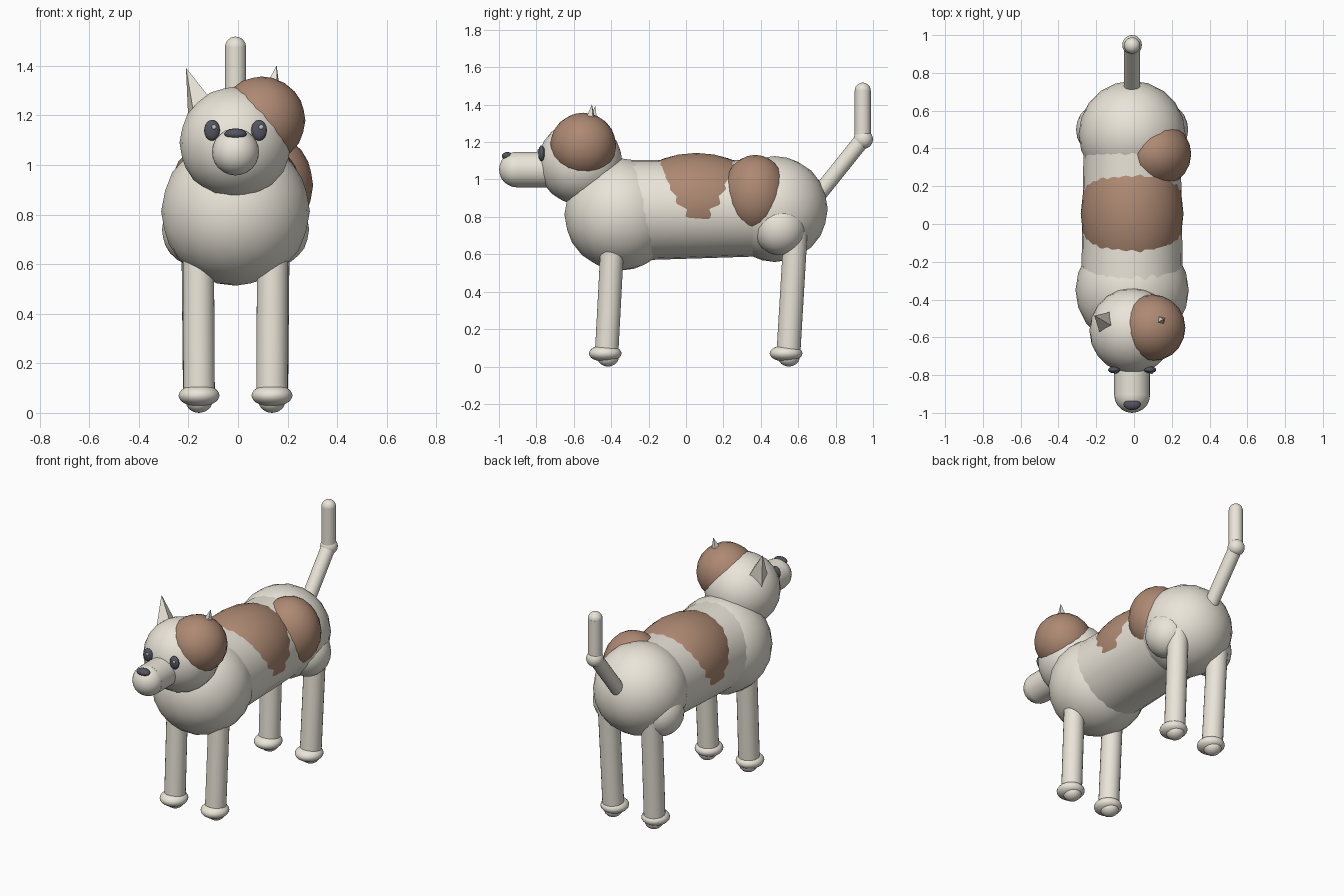
import bpy, math
from mathutils import Vector

if "Cube" in bpy.data.objects:
    bpy.data.objects.remove(bpy.data.objects["Cube"])

CX = -0.01  # mirror plane of the animal


def material(name, rgb):
    m = bpy.data.materials.new(name)
    m.diffuse_color = (*rgb, 1)
    m.use_nodes = True
    m.node_tree.nodes["Principled BSDF"].inputs["Base Color"].default_value = m.diffuse_color
    return m


CREAM = material("cream", (0.82, 0.78, 0.69))
BROWN = material("brown", (0.42, 0.25, 0.17))
DARK = material("dark", (0.09, 0.09, 0.12))
WHITE = material("white", (0.95, 0.95, 0.95))


def finish(name, mat, smooth=True):
    ob = bpy.context.object
    ob.name = name
    ob.data.materials.append(mat)
    if smooth:
        bpy.ops.object.shade_smooth_by_angle(angle=math.radians(40))
    return ob


def ball(name, loc, radii, mat=CREAM, sub=3):
    if not isinstance(radii, tuple):
        radii = (radii,) * 3
    bpy.ops.mesh.primitive_ico_sphere_add(subdivisions=sub, radius=1, location=loc)
    bpy.context.object.scale = radii
    bpy.ops.object.transform_apply(location=False, rotation=False, scale=True)
    return finish(name, mat)


def tube(name, a, b, r1, r2=None, sides=24, smooth=True):
    a, b = Vector(a), Vector(b)
    d = b - a
    bpy.ops.mesh.primitive_cone_add(vertices=sides, radius1=r1,
                                    radius2=r1 if r2 is None else r2,
                                    depth=d.length, location=(a + b) / 2)
    bpy.context.object.rotation_euler = d.to_track_quat('Z', 'Y').to_euler()
    return finish(name, CREAM, smooth)


# Torso
tube("body", (CX, -0.35, 0.835), (CX, 0.52, 0.848), 0.27, 0.255)
ball("chest", (CX, -0.35, 0.813), 0.3)
ball("rump", (CX, 0.475, 0.842), 0.283)
tube("neck", (CX, -0.38, 0.84), (CX, -0.55, 1.05), 0.18, 0.17)

# Brown coat patches
ball("saddle_patch", (CX, 0.055, 0.87), (0.272, 0.40, 0.272), BROWN)
ball("hip_patch", (0.115, 0.37, 0.917), (0.188, 0.178, 0.215), BROWN)
ball("head_patch", (0.095, -0.55, 1.18), 0.177, BROWN)

# Head and muzzle
ball("head", (CX, -0.565, 1.09), 0.226)
tube("muzzle", (CX, -0.65, 1.053), (CX, -0.905, 1.053), 0.095)
ball("muzzle_tip", (CX, -0.905, 1.053), 0.095)
ball("nose", (CX, -0.955, 1.125), (0.045, 0.03, 0.022), DARK)

# Eyes with highlights
for side, s in (("left", -1), ("right", 1)):
    ball(side + "_eye", (CX + s * 0.095, -0.772, 1.14), (0.032, 0.018, 0.042), DARK)
    ball(side + "_eye_glint", (CX + s * 0.095 + 0.008, -0.789, 1.153),
         (0.009, 0.005, 0.01), WHITE, 2)

# Four-sided ears
tube("left_ear", (-0.14, -0.525, 1.2), (-0.21, -0.485, 1.392), 0.075, 0, 4, False)
tube("right_ear", (0.12, -0.525, 1.2), (0.156, -0.503, 1.402), 0.075, 0, 4, False)

# Legs, paws and thighs
for side, s in (("left", -1), ("right", 1)):
    tube("front_leg_" + side, (CX + s * 0.15, -0.39, 0.72),
         (CX + s * 0.146, -0.425, 0.06), 0.063)
    tube("back_leg_" + side, (CX + s * 0.155, 0.588, 0.75),
         (CX + s * 0.148, 0.547, 0.06), 0.064)
    for part, y in (("front", -0.432), ("back", 0.535)):
        ball(f"{part}_paw_{side}", (CX + s * 0.147, y, 0.07), (0.083, 0.088, 0.045))
        ball(f"{part}_paw_pad_{side}", (CX + s * 0.147, y + 0.015, 0.05),
             (0.055, 0.058, 0.05))
    ball("thigh_" + side, (CX + s * 0.165, 0.5, 0.74), (0.132, 0.14, 0.145))

# Bent tail
tube("tail_base", (CX, 0.62, 0.81), (CX, 0.945, 1.215), 0.043)
ball("tail_joint", (CX, 0.948, 1.215), 0.052)
tube("tail_upper", (CX, 0.945, 1.21), (CX, 0.945, 1.475), 0.043)
ball("tail_tip", (CX, 0.945, 1.475), 0.043)
